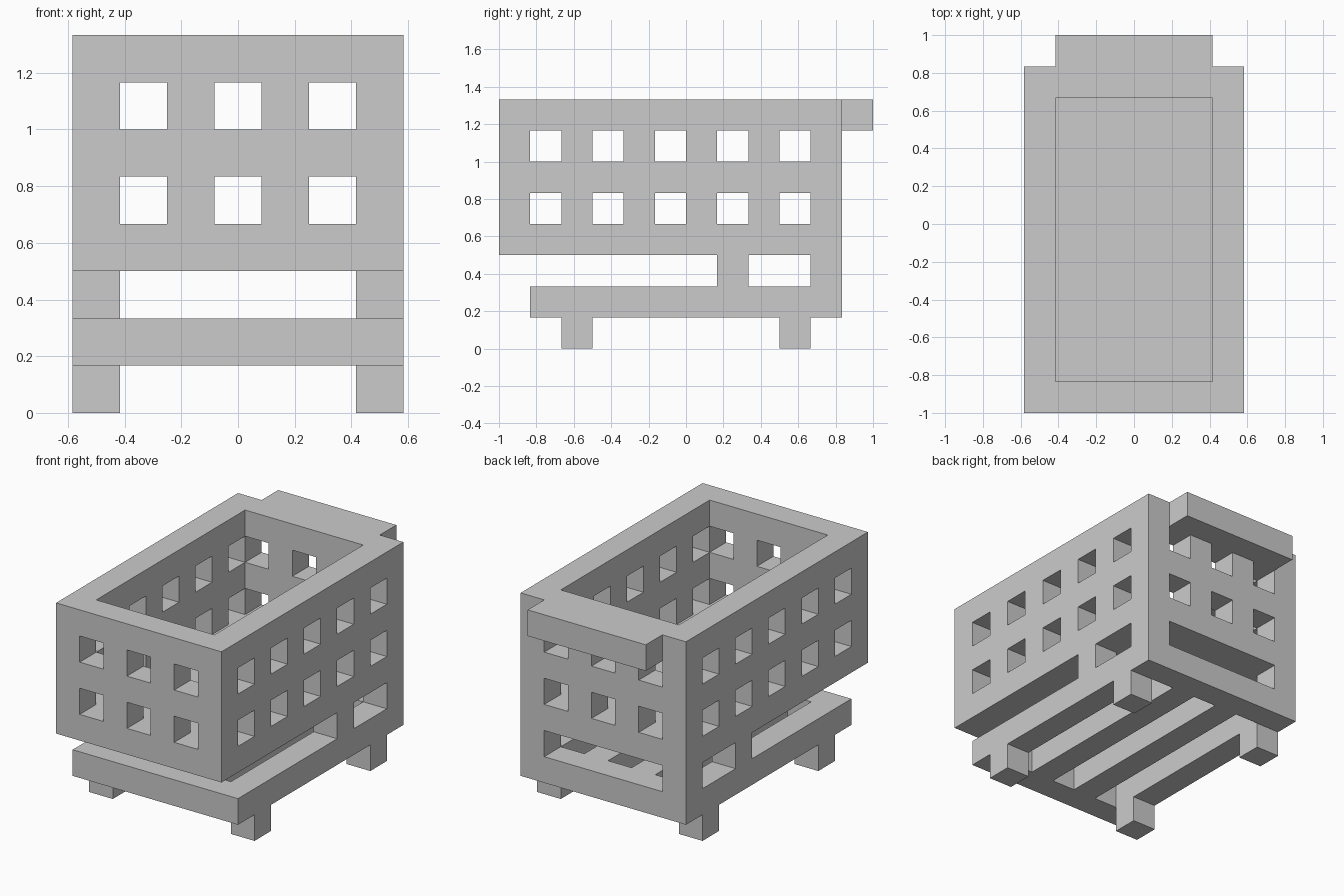
import bpy
import bmesh
from mathutils import Vector

cube = bpy.data.objects.get("Cube")
if cube:
    bpy.data.objects.remove(cube, do_unlink=True)

UNIT = 1 / 6                  # everything sits on a block grid of this size
W, D, H = 7, 11, 8            # grid size: width, depth without handle, height
ORIGIN = Vector((-W / 2, -(D + 1) / 2, 0))

grey = bpy.data.materials.new("plain grey")
grey.use_nodes = True
COLOUR = (0.6, 0.6, 0.6, 1)
grey.diffuse_color = COLOUR
grey.node_tree.nodes["Principled BSDF"].inputs["Base Color"].default_value = COLOUR


def block(xs, ys, zs):
    """All grid cells in the given ranges."""
    return {(x, y, z) for x in xs for y in ys for z in zs}


def build(name, cells):
    """Make an object from grid cells, keeping only the outer faces."""
    bm = bmesh.new()
    for cell in cells:
        for axis in range(3):
            for side in (0, 1):
                near = list(cell)
                near[axis] += 2 * side - 1
                if tuple(near) in cells:
                    continue
                u, v = Vector((0, 0, 0)), Vector((0, 0, 0))
                u[(axis + 1) % 3] = v[(axis + 2) % 3] = 1
                start = Vector(cell)
                start[axis] += side
                ring = [start, start + u, start + u + v, start + v]
                if not side:
                    ring.reverse()
                bm.faces.new([bm.verts.new((p + ORIGIN) * UNIT) for p in ring])
    bmesh.ops.remove_doubles(bm, verts=bm.verts, dist=0.001)
    mesh = bpy.data.meshes.new(name)
    bm.to_mesh(mesh)
    bm.free()
    mesh.materials.append(grey)
    obj = bpy.data.objects.new(name, mesh)
    bpy.context.collection.objects.link(obj)
    return obj


X, Y = range(W), range(D)
inside = block(range(1, W - 1), range(1, D - 1), range(H))

# Basket: solid floor, and walls with two rows of square holes
walls = block(X, Y, range(4, H)) - inside
for row in (4, 6):
    walls -= block(range(1, W, 2), Y, [row])
    walls -= block(X, range(1, D, 2), [row])
build("basket", walls | block(X, Y, [3]))

# Push handle: a bar behind the top rim
build("handle", block(range(1, W - 1), [D], [H - 1]))

# Lower rack: a frame with long slots between the slats
rack = block(X, range(1, D), [1]) - block(range(1, W, 2), range(2, D - 1), [1])
build("lower_rack", rack)

# Mirrored posts between rack and basket, and feet under the rack
for side, x in (("right", 0), ("left", W - 1)):
    build(side + "_middle_post", block([x], [7], [2]))
    build(side + "_back_post", block([x], [D - 1], [2]))
    build(side + "_front_foot", block([x], [2], [0]))
    build(side + "_back_foot", block([x], [9], [0]))
